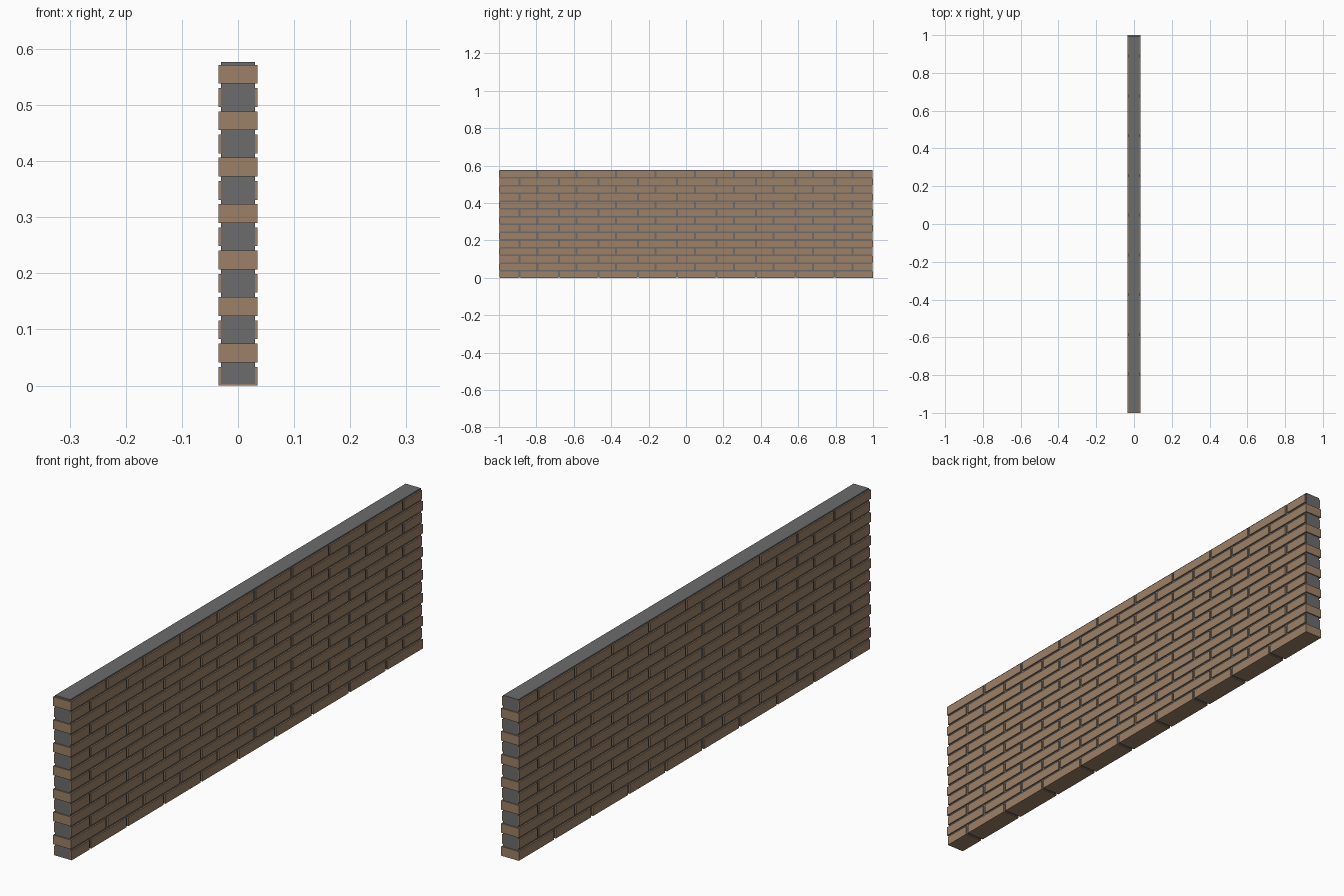
import bpy, bmesh
from mathutils import Matrix, Vector

if "Cube" in bpy.data.objects:
    bpy.data.objects.remove(bpy.data.objects["Cube"])

ROWS, ROW_PITCH, BRICK_H = 14, 0.0414, 0.0335
PITCH, BRICK_L, HALF_W = 0.2105, 0.2, 0.035
CORE_END = 0.996


def material(name, color):
    m = bpy.data.materials.new(name)
    m.diffuse_color = (*color, 1)
    m.use_nodes = True
    m.node_tree.nodes["Principled BSDF"].inputs["Base Color"].default_value = m.diffuse_color
    return m


def add_box(bm, lo, hi):
    lo, hi = Vector(lo), Vector(hi)
    mat = Matrix.Translation((lo + hi) / 2) @ Matrix.Diagonal((*(hi - lo), 1))
    bmesh.ops.create_cube(bm, size=1, matrix=mat)


def finish(bm, name, mat):
    me = bpy.data.meshes.new(name)
    bm.to_mesh(me)
    bm.free()
    me.materials.append(mat)
    ob = bpy.data.objects.new(name, me)
    bpy.context.collection.objects.link(ob)


brick_mat = material("brick", (0.34, 0.22, 0.135))
mortar_mat = material("mortar", (0.15, 0.15, 0.15))

# mortar core, slightly recessed behind the bricks
bm = bmesh.new()
add_box(bm, (-0.03, -CORE_END, 0.003), (0.03, CORE_END, 0.577))
finish(bm, "mortar_core", mortar_mat)

# brick courses: nine full bricks and a short one, alternating direction
for row in range(ROWS):
    bm = bmesh.new()
    side = 1 if row % 2 == 0 else -1
    z = row * ROW_PITCH
    for k in range(10):
        outer = 1 - k * PITCH
        # the short closing brick stops just inside the mortar end
        inner = max(outer - BRICK_L, -CORE_END + 0.001)
        y0, y1 = sorted((side * inner, side * outer))
        add_box(bm, (-HALF_W, y0, z), (HALF_W, y1, z + BRICK_H))
    finish(bm, f"brick_course_{row + 1}", brick_mat)
